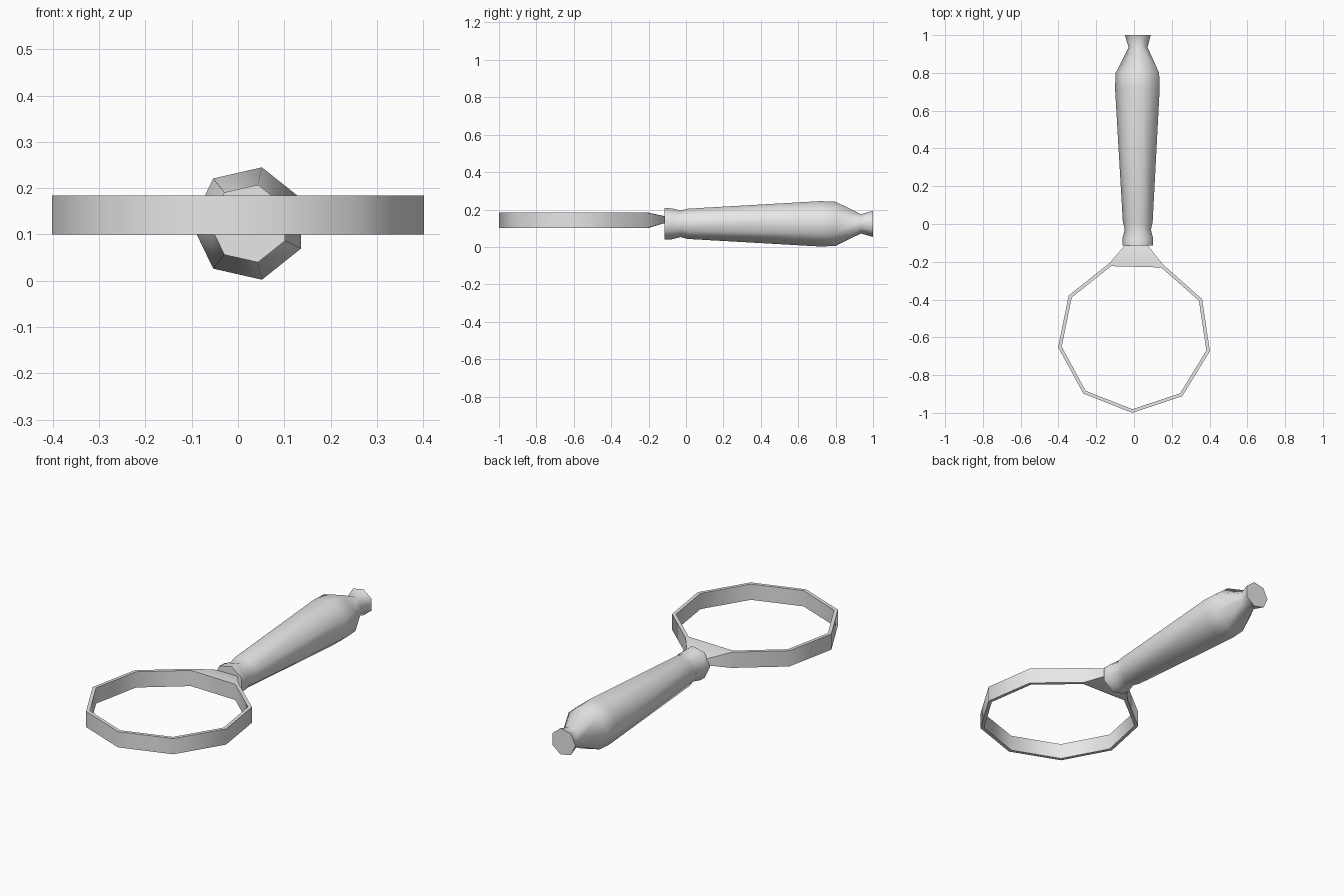
import bpy
import bmesh
from math import cos, sin, pi, radians
from mathutils import Vector

cube = bpy.data.objects.get("Cube")
if cube:
    bpy.data.objects.remove(cube, do_unlink=True)

grey = bpy.data.materials.new("plain_grey")
grey.use_nodes = True
grey.diffuse_color = (0.8, 0.8, 0.8, 1)
grey.node_tree.nodes["Principled BSDF"].inputs["Base Color"].default_value = (0.8, 0.8, 0.8, 1)


def finish(bm, name, angle):
    """Turn a bmesh into a smooth object with sharp rims."""
    bmesh.ops.recalc_face_normals(bm, faces=bm.faces)
    mesh = bpy.data.meshes.new(name)
    bm.to_mesh(mesh)
    bm.free()
    mesh.materials.append(grey)
    obj = bpy.data.objects.new(name, mesh)
    bpy.context.collection.objects.link(obj)
    bpy.ops.object.select_all(action='DESELECT')
    obj.select_set(True)
    bpy.context.view_layer.objects.active = obj
    bpy.ops.object.shade_smooth_by_angle(angle=radians(angle))
    return obj


def bridge(bm, a, b):
    """Join two closed vertex loops with quads."""
    n = len(a)
    return [bm.faces.new((a[i], a[(i + 1) % n], b[(i + 1) % n], b[i])) for i in range(n)]


# Handle: seven-sided turned profile along y, as (y, radius)
AXIS_X, AXIS_Z, SIDES = 0.024, 0.1235, 7
profile = [(-0.115, 0.086), (-0.075, 0.085), (-0.03, 0.073), (0.01, 0.083),
           (0.72, 0.1245), (0.8, 0.121), (0.935, 0.053), (1.0, 0.072)]
bm = bmesh.new()
loops = []
for y, r in profile:
    angles = [pi + 2 * pi * k / SIDES for k in range(SIDES)]
    loops.append([bm.verts.new((AXIS_X + r * cos(a), y, AXIS_Z + r * sin(a))) for a in angles])
for a, b in zip(loops, loops[1:]):
    bridge(bm, a, b)
bm.faces.new(loops[0])
bm.faces.new(loops[-1])
finish(bm, "handle", 60)

# Frame: nine-sided open hoop with a tapered neck drawn out of its rear face
HOOP_SIDES, BOTTOM, TOP = 9, 0.1, 0.184
centre = Vector((0.002, -0.592, 0))
bm = bmesh.new()


def hoop_loop(r, z):
    angles = [radians(-91.5) + 2 * pi * k / HOOP_SIDES for k in range(HOOP_SIDES)]
    return [bm.verts.new(centre + Vector((r * cos(a), r * sin(a), z))) for a in angles]


section = [hoop_loop(0.408, BOTTOM), hoop_loop(0.408, TOP),
           hoop_loop(0.389, TOP), hoop_loop(0.389, BOTTOM)]
outer = bridge(bm, section[0], section[1])
for i in (1, 2, 3):
    bridge(bm, section[i], section[(i + 1) % 4])

rear = max(outer, key=lambda f: f.calc_center_median().y)
neck_end = bmesh.ops.extrude_discrete_faces(bm, faces=[])["faces"]
result = bmesh.ops.extrude_face_region(bm, geom=[rear])
tip = [v for v in result["geom"] if isinstance(v, bmesh.types.BMVert)]
if rear.is_valid:
    bm.faces.remove(rear)
middle = sum((v.co for v in tip), Vector()) / len(tip)
for v in tip:
    v.co = middle + (v.co - middle) * 0.42
    v.co.y = -0.11
    v.co.z += 0.004
finish(bm, "hoop_and_neck", 60)
